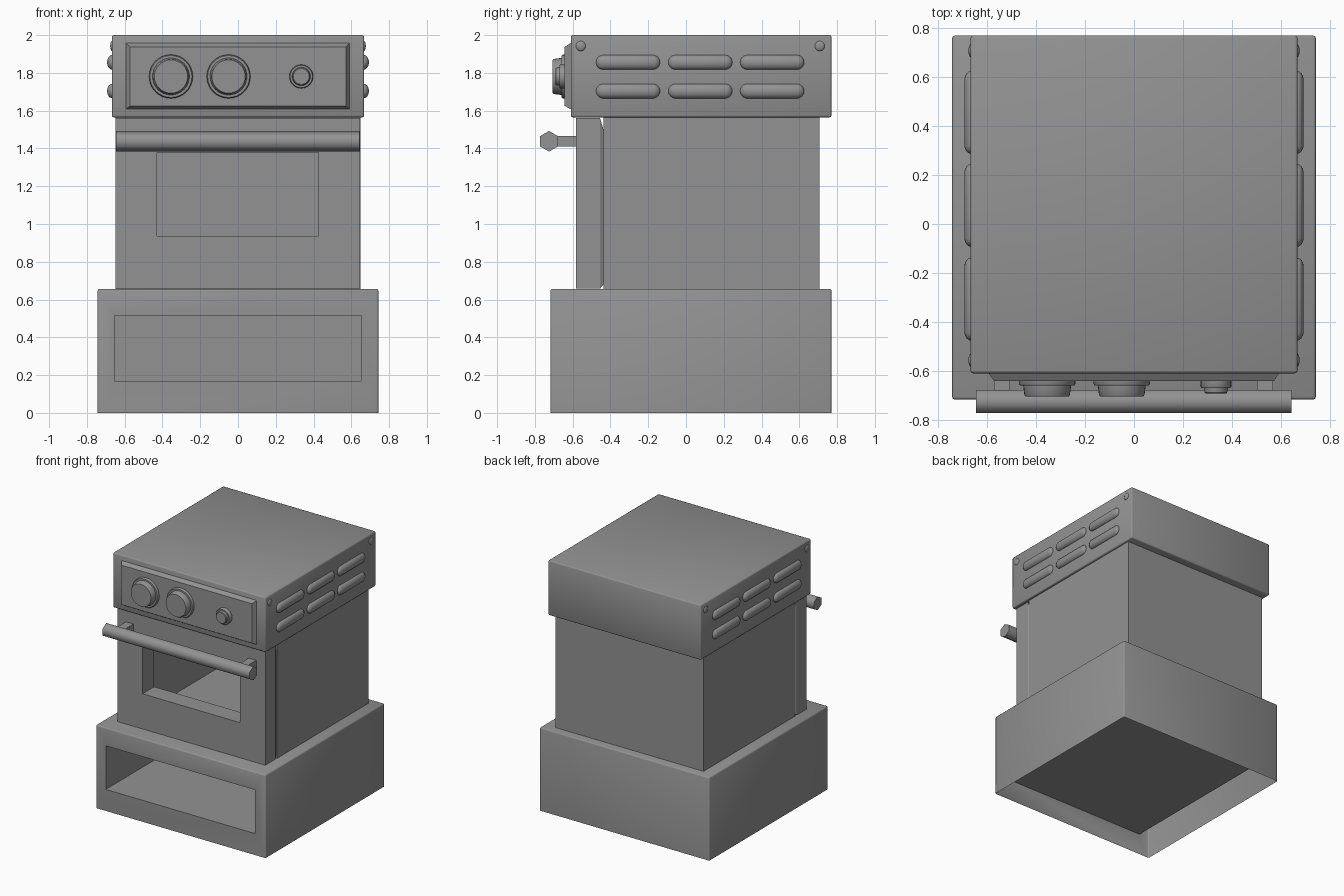
import bpy, bmesh
from math import pi
from mathutils import Matrix, Vector

if "Cube" in bpy.data.objects:
    bpy.data.objects.remove(bpy.data.objects["Cube"])

# dark grey enamel for every part
enamel = bpy.data.materials.new("dark_enamel")
enamel.diffuse_color = (.29, .29, .29, 1)
enamel.use_nodes = True
enamel.node_tree.nodes["Principled BSDF"].inputs["Base Color"].default_value = enamel.diffuse_color


def finish(name, bm, angle=0):
    bmesh.ops.recalc_face_normals(bm, faces=bm.faces)
    mesh = bpy.data.meshes.new(name)
    bm.to_mesh(mesh)
    bm.free()
    mesh.materials.append(enamel)
    ob = bpy.data.objects.new(name, mesh)
    bpy.context.collection.objects.link(ob)
    if angle:
        bpy.context.view_layer.objects.active = ob
        ob.select_set(True)
        bpy.ops.object.shade_smooth_by_angle(angle=angle)
        ob.select_set(False)
    return ob


def box_bm(x0, x1, y0, y1, z0, z1):
    bm = bmesh.new()
    bmesh.ops.create_cube(bm, size=1)
    for v in bm.verts:
        v.co = Vector(((x0 + x1) / 2 + v.co.x * (x1 - x0),
                       (y0 + y1) / 2 + v.co.y * (y1 - y0),
                       (z0 + z1) / 2 + v.co.z * (z1 - z0)))
    bm.normal_update()
    return bm


def facing(bm, direction):
    bm.normal_update()
    d = Vector(direction)
    return max((f for f in bm.faces if f.normal.dot(d) > 0.99), key=lambda f: f.calc_area())


def place_inset(bm, face, x0, x1, z0, z1, y):
    """Inset a y-facing face, then set its inner loop to an exact rectangle."""
    bmesh.ops.inset_individual(bm, faces=[face], thickness=0.01)
    c = face.calc_center_median()
    for v in face.verts:
        v.co = Vector((x0 if v.co.x < c.x else x1, y, z0 if v.co.z < c.z else z1))


def lathe(name, profile, x, z, sides=32):
    """Turn (radius, y) points around a y-parallel axis."""
    bm = bmesh.new()
    vs = [bm.verts.new((r, y, 0)) for r, y in profile]
    es = [bm.edges.new(p) for p in zip(vs, vs[1:])]
    bmesh.ops.spin(bm, geom=vs + es, axis=(0, 1, 0), cent=(0, 0, 0),
                   angle=2 * pi, steps=sides)
    bmesh.ops.remove_doubles(bm, verts=bm.verts, dist=1e-4)
    bmesh.ops.translate(bm, verts=bm.verts, vec=(x, 0, z))
    return finish(name, bm, .6)


# base: open underneath, with a deep storage recess in the front
bm = box_bm(-.743, .743, -.717, .77, 0, .657)
bmesh.ops.delete(bm, geom=[facing(bm, (0, 0, -1))], context='FACES_ONLY')
bmesh.ops.bevel(bm, geom=[e for e in bm.edges if not e.is_boundary],
                offset=.01, segments=2, affect='EDGES', profile=.5)
front = facing(bm, (0, -1, 0))
place_inset(bm, front, -.655, .652, .17, .515, -.717)
bmesh.ops.inset_individual(bm, faces=[front], thickness=0)
for v in front.verts:
    v.co.y = .66
finish("base", bm, .9)

# oven body: hollow, open towards the door
bm = box_bm(-.648, .648, -.437, .706, .65, 1.57)
front = facing(bm, (0, -1, 0))
place_inset(bm, front, -.575, .575, .66, 1.52, -.437)
bmesh.ops.inset_individual(bm, faces=[front], thickness=0)
for v in front.verts:
    v.co.y = .65
finish("oven_body", bm)

# oven door with tapered back and window opening
bm = box_bm(-.648, .647, -.583, -.455, .658, 1.56)
place_inset(bm, facing(bm, (0, 1, 0)), -.638, .637, .68, 1.50, -.437)
back = facing(bm, (0, 1, 0))
front = facing(bm, (0, -1, 0))
place_inset(bm, front, -.428, .427, .936, 1.378, -.583)
place_inset(bm, back, -.428, .427, .936, 1.378, -.437)
rims = list(front.edges) + list(back.edges)
bmesh.ops.delete(bm, geom=[front, back], context='FACES_ONLY')
bmesh.ops.bridge_loops(bm, edges=rims)
finish("oven_door", bm)

# hexagonal handle bar (softly shaded) on two brackets
bm = bmesh.new()
bmesh.ops.create_cone(bm, cap_ends=True, segments=6, radius1=.0545, radius2=.0545,
                      depth=1.288, matrix=Matrix.Translation((-.001, -.725, 1.438))
                      @ Matrix.Rotation(pi / 2, 4, 'Y'))
if max(v.co.z for v in bm.verts) < 1.488:  # keep a corner pointing up
    bmesh.ops.rotate(bm, verts=bm.verts, cent=(0, -.725, 1.438),
                     matrix=Matrix.Rotation(pi / 6, 3, 'X'))
finish("door_handle", bm, 1.2)
for x, side in ((-.54, "left"), (.535, "right")):
    finish("handle_bracket_" + side, box_bm(x - .033, x + .033, -.69, -.575, 1.41, 1.467))

# cooktop housing
bm = box_bm(-.668, .668, -.61, .77, 1.565, 2)
bmesh.ops.bevel(bm, geom=list(bm.edges), offset=.01, segments=2,
                affect='EDGES', profile=.5)
finish("cooktop_housing", bm, .9)

# raised control panel with chamfered border
bm = box_bm(-.593, .591, -.612, -.60, 1.608, 1.957)
place_inset(bm, facing(bm, (0, -1, 0)), -.572, .571, 1.626, 1.938, -.642)
finish("control_panel", bm)

# knobs
for i, x in enumerate((-.355, -.050)):
    lathe("large_knob_%d" % (i + 1),
          [(.116, -.63), (.116, -.652), (.111, -.66), (.098, -.66), (.093, -.698),
           (.088, -.706), (0, -.706)], x, 1.781)
lathe("small_knob", [(.063, -.63), (.063, -.665), (.059, -.671), (.049, -.671),
                     (.046, -.688), (.042, -.692), (0, -.692)], .335, 1.781, 24)

# side vents (rounded pods) and screw heads
for s, side in ((-1, "left"), (1, "right")):
    for r, z in enumerate((1.856, 1.704)):
        for c, y in enumerate((-.307, .076, .456)):
            bm = bmesh.new()
            bmesh.ops.create_uvsphere(bm, u_segments=16, v_segments=9, radius=.04,
                                      matrix=Matrix.Rotation(pi / 2, 4, 'X'))
            for v in bm.verts:
                v.co.y += .13 if v.co.y > 0 else -.13
                v.co.x *= .75
            bmesh.ops.translate(bm, verts=bm.verts, vec=(s * .664, y, z))
            finish("vent_%s_%d_%d" % (side, r + 1, c + 1), bm, .6)
    for n, y in (("front", -.557), ("rear", .708)):
        bm = bmesh.new()
        bmesh.ops.create_uvsphere(bm, u_segments=16, v_segments=8, radius=.027)
        for v in bm.verts:
            v.co.x *= .4
        bmesh.ops.translate(bm, verts=bm.verts, vec=(s * .666, y, 1.942))
        finish("screw_%s_%s" % (side, n), bm, .6)
